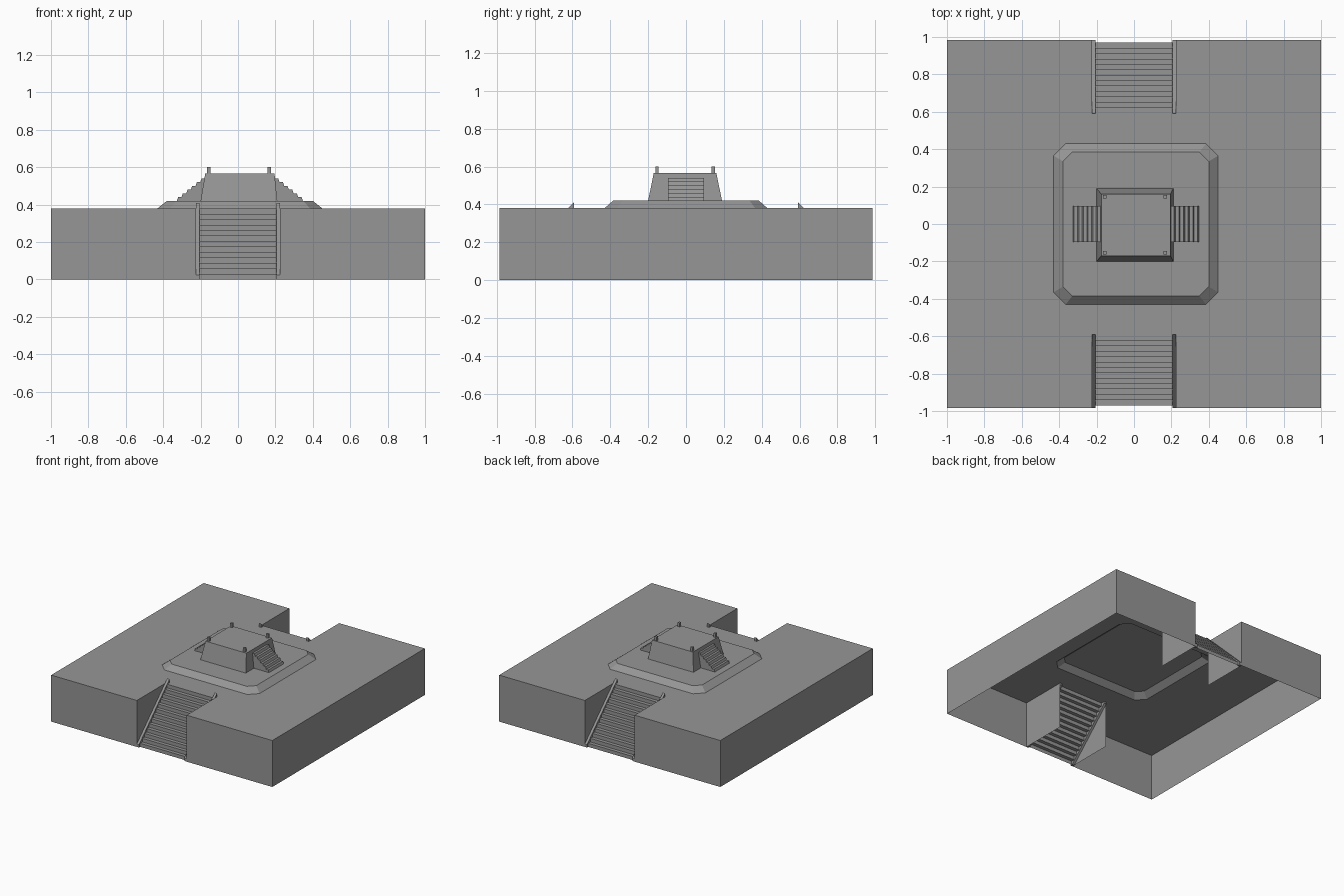
import bpy
import bmesh

cube = bpy.data.objects.get("Cube")
if cube:
    bpy.data.objects.remove(cube, do_unlink=True)

stone = bpy.data.materials.new("grey stone")
stone.use_nodes = True
GREY = (0.305, 0.305, 0.305, 1)
stone.diffuse_color = GREY
stone.node_tree.nodes["Principled BSDF"].inputs["Base Color"].default_value = GREY


def finish(name, bm, shell=False):
    """Turn a bmesh into an object, with open shells facing upward."""
    bmesh.ops.recalc_face_normals(bm, faces=bm.faces)
    if shell and sum(f.normal.z * f.calc_area() for f in bm.faces) < 0:
        bmesh.ops.reverse_faces(bm, faces=bm.faces)
    mesh = bpy.data.meshes.new(name)
    bm.to_mesh(mesh)
    bm.free()
    mesh.materials.append(stone)
    obj = bpy.data.objects.new(name, mesh)
    bpy.context.collection.objects.link(obj)
    return obj


def ring(bm, points):
    return [bm.verts.new(p) for p in points]


def bridge(bm, a, b, closed=True):
    """Quads between two rows of vertices."""
    for i in range(len(a) if closed else len(a) - 1):
        j = (i + 1) % len(a)
        bm.faces.new((a[i], a[j], b[j], b[i]))


def prism(name, profile, place, lo, hi):
    """Closed prism: place(u, v, w) maps the profile and depth to space."""
    bm = bmesh.new()
    a = ring(bm, [place(u, v, lo) for u, v in profile])
    b = ring(bm, [place(u, v, hi) for u, v in profile])
    bridge(bm, a, b)
    bm.faces.new(a)
    bm.faces.new(b)
    return finish(name, bm)


def frustum(name, low, high):
    """Open-bottomed shell with a flat top."""
    bm = bmesh.new()
    a, b = ring(bm, low), ring(bm, high)
    bridge(bm, a, b)
    bm.faces.new(b)
    return finish(name, bm, True)


def octagon(x0, x1, y, cut, z):
    return [(x0 + cut, -y, z), (x1 - cut, -y, z), (x1, -y + cut, z), (x1, y - cut, z),
            (x1 - cut, y, z), (x0 + cut, y, z), (x0, y - cut, z), (x0, -y + cut, z)]


def rectangle(x0, x1, y0, y1, z):
    return [(x0, y0, z), (x1, y0, z), (x1, y1, z), (x0, y1, z)]


DECK, TERRACE, ROOF = 0.38, 0.42, 0.567
EDGE, NOTCH, INNER = 0.985, 0.225, 0.595
terrace_base = octagon(-0.43, 0.45, 0.43, 0.065, DECK)

# Hollow platform with two stair notches and an opening under the terrace
half = [(-1, -EDGE), (-NOTCH, -EDGE), (-NOTCH, -INNER),
        (NOTCH, -INNER), (NOTCH, -EDGE), (1, -EDGE)]
outline = half + [(-x, -y) for x, y in half]
bm = bmesh.new()
top = ring(bm, [(x, y, DECK) for x, y in outline])
hole = ring(bm, terrace_base)
edges = [bm.edges.new((r[i - 1], r[i])) for r in (top, hole) for i in range(len(r))]
bmesh.ops.triangle_fill(bm, edges=edges, use_beauty=True)
bmesh.ops.dissolve_limit(bm, angle_limit=0.01, verts=bm.verts, edges=bm.edges)
foot = ring(bm, [(x, y, 0) for x, y in outline])
for i in range(len(outline)):
    j = (i + 1) % len(outline)
    # The notch ends stay open behind the stairs
    if abs(outline[i][1]) == INNER and abs(outline[j][1]) == INNER:
        continue
    bm.faces.new((top[i], top[j], foot[j], foot[i]))
finish("platform", bm, True)

# Bevelled terrace and tapered shrine block
frustum("terrace", terrace_base, octagon(-0.38, 0.40, 0.385, 0.05, TERRACE))
frustum("upper_block", rectangle(-0.2, 0.21, -0.2, 0.19, TERRACE),
        rectangle(-0.175, 0.195, -0.17, 0.16, ROOF))

# Corner posts on the roof
for x, sx in ((-0.157, "right"), (0.167, "left")):
    for y, sy in ((-0.153, "front"), (0.145, "back")):
        r = 0.009
        frustum(f"{sy}_{sx}_post", rectangle(x - r, x + r, y - r, y + r, ROOF),
                rectangle(x - r, x + r, y - r, y + r, 0.6))

# Main stairs as open zigzag sheets, with sloping side rails
STEPS = 13
for s, side in ((-1, "front"), (1, "back")):
    run, rise = (0.97 - INNER) / STEPS, DECK / STEPS
    zigzag = []
    for i in range(STEPS):
        y = s * (0.97 - i * run)
        zigzag += [(y, i * rise), (y, (i + 1) * rise)]
    zigzag.append((s * INNER, DECK))
    bm = bmesh.new()
    a = ring(bm, [(-0.205, y, z) for y, z in zigzag])
    b = ring(bm, [(0.205, y, z) for y, z in zigzag])
    bridge(bm, a, b, closed=False)
    finish(f"{side}_stairs", bm, True)

    rail = [(s * EDGE, 0), (s * EDGE, 0.025), (s * 0.592, 0.41),
            (s * 0.592, 0.365), (s * 0.965, 0)]
    for x, hand in ((-0.225, "right"), (0.205, "left")):
        prism(f"{side}_{hand}_rail", rail, lambda u, v, w: (w, u, v), x, x + 0.02)

# Small side stairs climbing the upper block
SIDE_STEPS = 6
for s, hand in ((-1, "right"), (1, "left")):
    rise = (0.54 - TERRACE) / SIDE_STEPS
    profile = []
    for i in range(SIDE_STEPS):
        x = 0.01 + s * (0.337 - i * 0.025)
        z = TERRACE + i * rise
        profile += [(x, z), (x - s * 0.007, z + rise)]
    profile += [(0.01 + s * 0.185, 0.54), (0.01 + s * 0.185, TERRACE)]
    prism(f"{hand}_side_stairs", profile, lambda u, v, w: (u, w, v), -0.095, 0.095)
